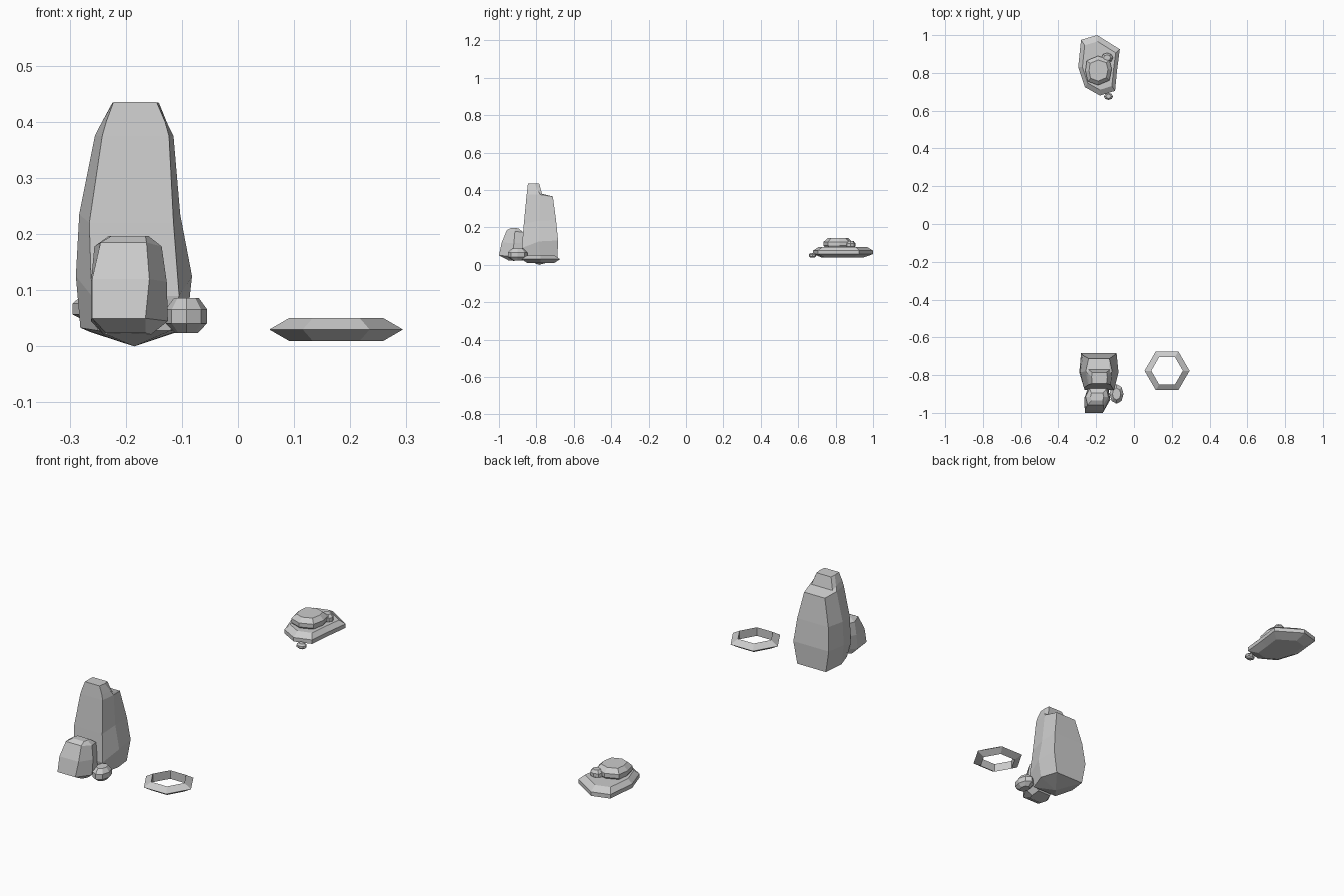
import bpy, bmesh, math

if "Cube" in bpy.data.objects:
    bpy.data.objects.remove(bpy.data.objects["Cube"])


def loft(name, rings, tip=None):
    """Skin a stack of rings; close the base with a fan to tip if given."""
    bm = bmesh.new()
    rows = [[bm.verts.new(p) for p in r] for r in rings]
    n = len(rows[0])
    for a, b in zip(rows, rows[1:]):
        for i in range(n):
            j = (i + 1) % n
            bm.faces.new((a[i], a[j], b[j], b[i]))
    bm.faces.new(rows[-1])
    if tip:
        t = bm.verts.new(tip)
        for i in range(n):
            bm.faces.new((rows[0][i], rows[0][(i + 1) % n], t))
    else:
        bm.faces.new(rows[0])
    bmesh.ops.recalc_face_normals(bm, faces=bm.faces)
    me = bpy.data.meshes.new(name)
    bm.to_mesh(me)
    bm.free()
    ob = bpy.data.objects.new(name, me)
    bpy.context.collection.objects.link(ob)
    return ob


def block_ring(front, side, back):
    """Eight-point ring; each row is (x left, x right, y, z)."""
    def pts(r):
        l, rt, y, z = r
        return (l, y, z), ((l + rt) / 2, y, z), (rt, y, z)
    f, s, b = pts(front), pts(side), pts(back)
    return [f[0], f[1], f[2], s[2], b[2], b[1], b[0], s[0]]


def slab(name, outline, levels):
    """Stack an outline at (scale, z) levels around its centre."""
    cx = sum(p[0] for p in outline) / len(outline)
    cy = sum(p[1] for p in outline) / len(outline)
    return loft(name, [[(cx + (x - cx) * s, cy + (y - cy) * s, z) for x, y in outline]
                       for s, z in levels])


def pebble(name, c, r, sides=8):
    """Small faceted stone."""
    out = [(c[0] + r[0] * math.cos(math.tau * i / sides),
            c[1] + r[1] * math.sin(math.tau * i / sides)) for i in range(sides)]
    return slab(name, out, [(0.55, c[2] - r[2]), (1, c[2] - r[2] * 0.45),
                            (1, c[2] + r[2] * 0.35), (0.6, c[2] + r[2])])


# Tall standing stone with a stepped back
loft("tall_stone", [
    block_ring((-.25, -.12, -.865, .028), (-.281, -.092, -.78, .033), (-.262, -.11, -.688, .025)),
    block_ring((-.261, -.105, -.878, .09), (-.289, -.082, -.785, .125), (-.28, -.092, -.684, .13)),
    block_ring((-.265, -.115, -.867, .22), (-.283, -.103, -.785, .235), (-.27, -.105, -.695, .24)),
    block_ring((-.242, -.123, -.852, .375), (-.255, -.115, -.78, .375), (-.24, -.13, -.712, .365)),
    block_ring((-.235, -.13, -.849, .40), (-.245, -.125, -.79, .395), (-.24, -.128, -.77, .38)),
    block_ring((-.222, -.145, -.845, .435), (-.224, -.141, -.81, .434), (-.222, -.145, -.785, .434)),
], tip=(-.185, -.785, 0))

# Medium leaning stone in front
loft("leaning_stone", [
    block_ring((-.235, -.165, -.95, .024), (-.24, -.155, -.92, .021), (-.23, -.16, -.88, .03)),
    block_ring((-.26, -.165, -1.0, .05), (-.262, -.125, -.93, .045), (-.24, -.135, -.87, .06)),
    block_ring((-.26, -.158, -.985, .12), (-.262, -.127, -.92, .115), (-.24, -.14, -.86, .12)),
    block_ring((-.245, -.163, -.958, .185), (-.256, -.136, -.915, .178), (-.235, -.145, -.872, .175)),
    block_ring((-.225, -.165, -.935, .197), (-.23, -.16, -.915, .197), (-.225, -.165, -.895, .194)),
])

# Low flat stone at the back, with a smaller one resting on it
slab("flat_stone",
     [(-.28, .975), (-.195, 1.0), (-.075, .925), (-.09, .81), (-.10, .705),
      (-.18, .68), (-.26, .725), (-.295, .83)],
     [(.68, .038), (1, .057), (1, .076), (.8, .096)])
slab("top_stone",
     [(-.25, .865), (-.19, .89), (-.13, .87), (-.118, .82), (-.13, .76),
      (-.19, .735), (-.245, .755), (-.257, .81)],
     [(.85, .088), (1, .103), (1, .122), (.72, .142)])

# Scattered pebbles
pebble("front_pebble", (-.092, -.90, .055), (.037, .052, .031)).name = "front_pebble"
pebble("resting_pebble", (-.142, .88, .107), (.031, .026, .021))
pebble("edge_pebble", (-.135, .676, .051), (.024, .019, .013))

# Six-sided ring with a triangular section
bpy.ops.mesh.primitive_torus_add(major_segments=6, minor_segments=3, major_radius=.0955,
                                 minor_radius=.0236, location=(.175, -.777, .03))
bpy.context.object.name = "hex_ring"
